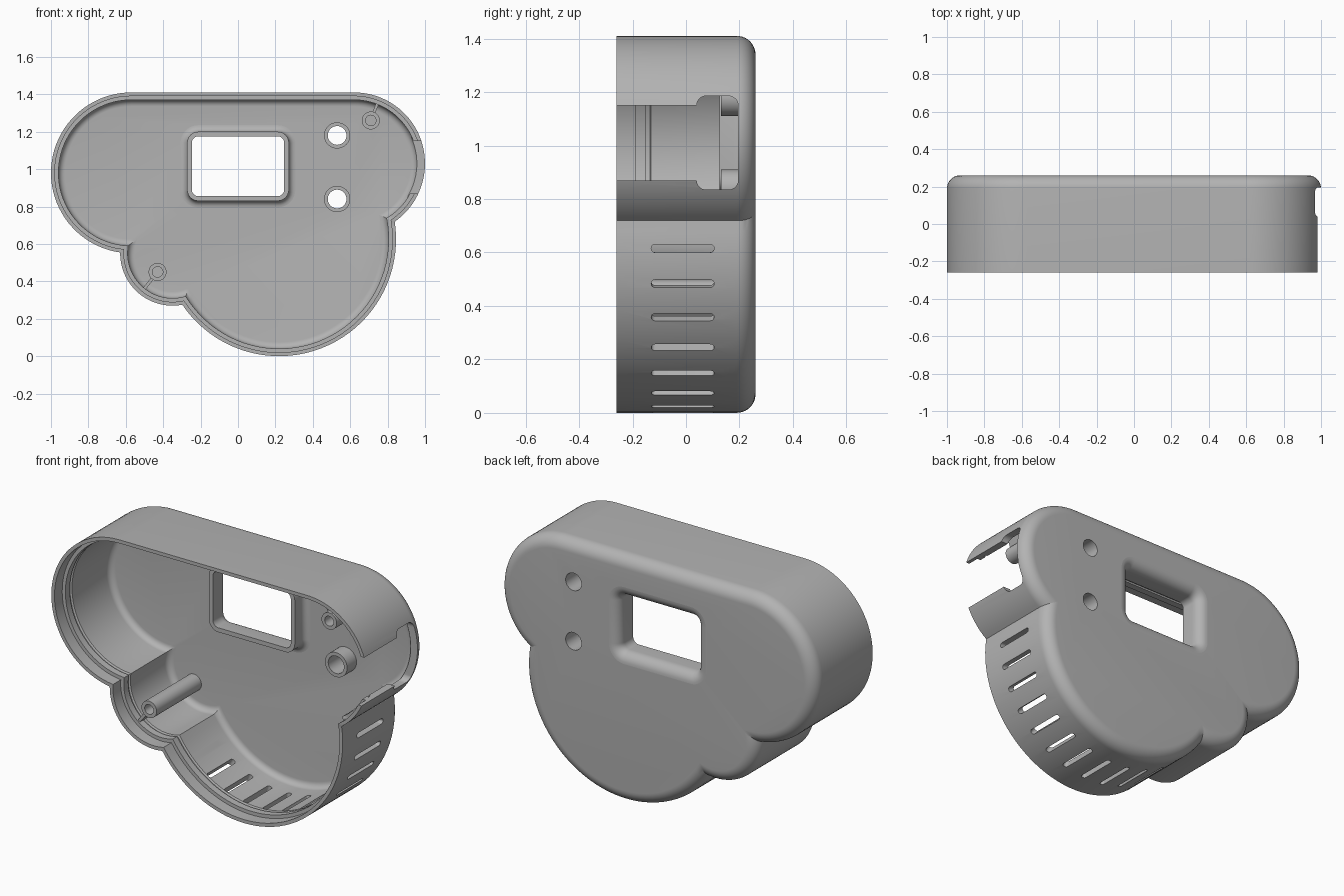
import bpy, bmesh, math
from mathutils import Matrix, Vector

cube = bpy.data.objects.get("Cube")
if cube:
    bpy.data.objects.remove(cube, do_unlink=True)

grey = bpy.data.materials.new("plain grey")
grey.use_nodes = True
grey.diffuse_color = (0.45, 0.45, 0.45, 1)
grey.node_tree.nodes["Principled BSDF"].inputs["Base Color"].default_value = grey.diffuse_color

FRONT, BACK, FLOOR = -0.26, 0.26, 0.215
# Lobes of the cloud outline (x, z, radius), counter-clockwise from the upper left
LEFT, SMALL, BIG, RIGHT = LOBES = [(-0.57, 0.98, 0.43), (-0.35, 0.55, 0.28),
                                   (0.22, 0.625, 0.625), (0.62, 1.03, 0.38)]


def arc(cx, cz, r, a0, a1, n):
    return [(cx + r * math.cos(a0 + (a1 - a0) * i / n),
             cz + r * math.sin(a0 + (a1 - a0) * i / n)) for i in range(n + 1)]


def crossing(a, b, inset):
    """Outer meeting point of two neighbouring lobes."""
    ca, cb = Vector(a[:2]), Vector(b[:2])
    ra, rb = a[2] - inset, b[2] - inset
    d = (cb - ca).length
    u = (cb - ca) / d
    along = (d * d + ra * ra - rb * rb) / (2 * d)
    return ca + u * along + Vector((u.y, -u.x)) * math.sqrt(ra * ra - along * along)


def cloud(inset):
    """Cloud outline moved inwards."""
    joints = [crossing(a, b, inset) for a, b in zip(LOBES, LOBES[1:])]
    pts = []
    for i, (cx, cz, r) in enumerate(LOBES):
        a0, a1 = math.pi / 2, math.pi / 2
        if i > 0:
            a0 = math.atan2(joints[i - 1].y - cz, joints[i - 1].x - cx)
        if i < len(joints):
            a1 = math.atan2(joints[i].y - cz, joints[i].x - cx)
        while a1 <= a0:
            a1 += math.tau
        ring = arc(cx, cz, r - inset, a0, a1, 40)
        pts += ring if i in (0, 3) else ring[1:-1] if i == 1 else ring
    return pts


def circle(cx, cz):
    return lambda r: arc(cx, cz, r, 0, math.tau, 40)[:-1]


def rounded(cx, cz, hx, hz, r):
    """Rounded rectangle that can be grown outwards."""
    def outline(grow):
        pts = []
        for k, (sx, sz) in enumerate([(1, 1), (-1, 1), (-1, -1), (1, -1)]):
            q = k * math.pi / 2
            pts += arc(cx + sx * (hx - r), cz + sz * (hz - r), r + grow, q, q + math.pi / 2, 8)
        return pts
    return outline


def loft(name, outline, profile, ring=False, matrix=None):
    """Sweep (offset, depth) profile round an outline; capped, or closed as a ring."""
    bm = bmesh.new()
    loops = [[bm.verts.new((x, y, z)) for x, z in outline(d)] for d, y in profile]
    pairs = list(zip(loops, loops[1:])) + ([(loops[-1], loops[0])] if ring else [])
    for a, b in pairs:
        for i in range(len(a)):
            bm.faces.new((a[i - 1], a[i], b[i], b[i - 1]))
    if not ring:
        bm.faces.new(loops[0])
        bm.faces.new(loops[-1])
    if matrix:
        bm.transform(matrix)
    bmesh.ops.recalc_face_normals(bm, faces=bm.faces)
    mesh = bpy.data.meshes.new(name)
    bm.to_mesh(mesh)
    bm.free()
    mesh.materials.append(grey)
    ob = bpy.data.objects.new(name, mesh)
    bpy.context.collection.objects.link(ob)
    return ob


def activate(ob):
    bpy.ops.object.select_all(action='DESELECT')
    ob.select_set(True)
    bpy.context.view_layer.objects.active = ob


def cut(target, cutter):
    cutter.hide_render = True
    activate(target)
    mod = target.modifiers.new("cut", 'BOOLEAN')
    mod.operation, mod.solver, mod.object = 'DIFFERENCE', 'EXACT', cutter
    bpy.ops.object.modifier_apply(modifier=mod.name)
    bpy.data.objects.remove(cutter, do_unlink=True)


# Shell: floor, inner fillet, snap groove, stepped rim, outer wall, rounded back edge
WALL, LIP = 0.04, 0.02
profile = [(WALL + p, y) for p, y in arc(0.035, FLOOR - 0.035, 0.035, math.pi / 2, math.pi, 6)]
profile += [(WALL, -0.13), (WALL - 0.01, -0.135), (WALL - 0.01, -0.15), (WALL, -0.15),
            (WALL, -0.19), (LIP, -0.19), (LIP, FRONT), (0, FRONT)]
profile += arc(0.07, BACK - 0.07, 0.07, math.pi, math.pi / 2, 10)
shell = loft("cloud_shell", cloud, profile)

# Window and button openings
window = rounded(0, 1.015, 0.247, 0.16, 0.035)
FLARE = 0.06
cut(shell, loft("window_cutter", window, [(FLARE, 0.1), (FLARE, 0.4)]))
buttons = [(0.53, 1.18), (0.53, 0.84)]
for x, z in buttons:
    cut(shell, loft("button_cutter", circle(x, z), [(0.05, 0.1), (0.05, 0.4)]))

# Side port: narrow channel from the rim and a wider pocket
sideways = Matrix.Rotation(math.pi / 2, 4, 'Z')
for port in (rounded(-0.15, 1.01, 0.25, 0.14, 0.01), rounded(0.1175, 1.01, 0.0775, 0.175, 0.035)):
    cut(shell, loft("port_cutter", port, [(0, -1.1), (0, -0.8)], matrix=sideways))

# Row of vents round the big lobe
vent = rounded(-0.0125, 0, 0.1175, 0.015, 0.0145)
for i in range(12):
    angle = math.radians(-0.9 - 12.2 * i)
    place = (Matrix.Translation((BIG[0], 0, BIG[1]))
             @ Matrix.Rotation(-angle, 4, 'Y') @ sideways)
    cut(shell, loft("vent_cutter", vent, [(0, -0.66), (0, -0.55)], matrix=place))

parts = [shell]

# Window frame, flared outwards into the back
frame = [(0, 0.125)] + arc(FLARE, BACK - FLARE, FLARE, math.pi, math.pi / 2, 8)
frame += arc(FLARE, FLOOR - 0.035, 0.035, math.pi / 2, math.pi, 6) + [(0.025, 0.125)]
parts.append(loft("window_frame", window, frame, ring=True))

# Button collars
for x, z in buttons:
    parts.append(loft("button_collar", circle(x, z),
                      [(0.05, 0.13), (0.05, BACK - 0.01), (0.07, BACK - 0.01), (0.07, 0.13)], ring=True))

# Screw posts, each tied to the nearest wall by a thin rib
for x, z, lobe in [(-0.43, 0.45, SMALL), (0.71, 1.26, RIGHT)]:
    parts.append(loft("screw_post", circle(x, z),
                      [(0.028, -0.19), (0.028, 0.22), (0.048, 0.22), (0.048, -0.19)], ring=True))
    centre = Vector(lobe[:2])
    out = (Vector((x, z)) - centre).normalized()
    side = Vector((-out.y, out.x)) * 0.008
    near = Vector((x, z)) + out * 0.04
    far = centre + out * (lobe[2] - 0.03)
    corners = [near - side, far - side, far + side, near + side]
    parts.append(loft("post_rib", lambda d: corners, [(0, -0.18), (0, 0.22)]))

for ob in parts:
    activate(ob)
    bpy.ops.object.shade_smooth_by_angle(angle=math.radians(30))
